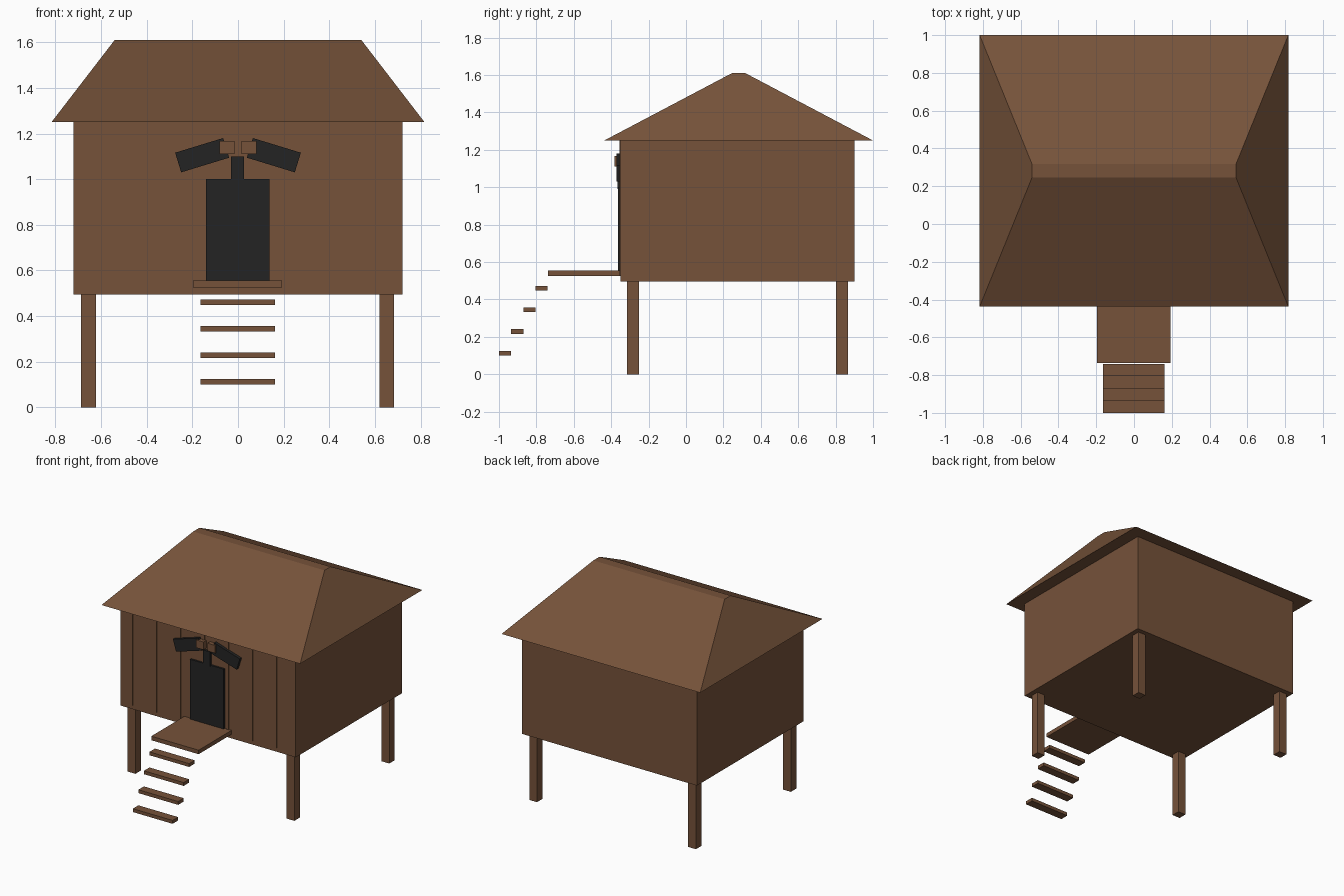
import bpy
from math import radians

old = bpy.data.objects.get("Cube")
if old:
    bpy.data.objects.remove(old, do_unlink=True)


def material(name, rgb):
    m = bpy.data.materials.new(name)
    m.use_nodes = True
    m.diffuse_color = (*rgb, 1)
    bsdf = next(n for n in m.node_tree.nodes if n.type == 'BSDF_PRINCIPLED')
    bsdf.inputs["Base Color"].default_value = (*rgb, 1)
    bsdf.inputs["Roughness"].default_value = 0.9
    return m


wood = material("brown wood", (0.18, 0.085, 0.042))
dark = material("charcoal", (0.017, 0.017, 0.017))


def box(name, x, y, z, mat=wood, turn=0):
    """Box spanning the (min, max) ranges, turned about y in degrees."""
    bpy.ops.mesh.primitive_cube_add(size=1)
    ob = bpy.context.object
    ob.name = name
    size = [r[1] - r[0] for r in (x, y, z)]
    for v in ob.data.vertices:
        v.co = [c * s for c, s in zip(v.co, size)]
    ob.location = [sum(r) / 2 for r in (x, y, z)]
    ob.rotation_euler.y = radians(turn)
    ob.data.materials.append(mat)
    return ob


# House body on four stilts
box("house_body", (-0.72, 0.72), (-0.35, 0.9), (0.495, 1.25))
for side, x in (("right", -0.655), ("left", 0.652)):
    for end, y in (("front", -0.283), ("back", 0.833)):
        box(f"{end}_{side}_stilt", (x - 0.032, x + 0.032),
            (y - 0.032, y + 0.032), (0, 0.5))

# Hipped roof: a box whose upper face is pulled in to the narrow ridge
roof = box("roof", (-0.817, 0.817), (-0.437, 1.0), (1.25, 1.61))
for v in roof.data.vertices:
    if v.co.z > 0:
        v.co.x *= 0.54 / 0.817
        v.co.y *= 0.05

# Battens on the front wall
for i in range(7):
    x = -0.626 + i * 0.197
    box(f"wall_batten_{i + 1}", (x - 0.009, x + 0.009), (-0.356, -0.34), (0.525, 1.25))

# Door, with the ornament over it
box("door", (-0.14, 0.137), (-0.364, -0.34), (0.555, 1.0), dark)
box("ornament_stem", (-0.031, 0.027), (-0.367, -0.34), (0.99, 1.1), dark)
for name, s in (("right", -1), ("left", 1)):
    x = s * 0.157
    box(f"{name}_ornament_wing", (x - 0.11, x + 0.11), (-0.372, -0.34),
        (1.06, 1.15), dark, s * 17)
    x = s * 0.048
    box(f"{name}_ornament_block", (x - 0.032, x + 0.032), (-0.382, -0.34), (1.11, 1.168))

# Porch and floating steps
box("porch", (-0.197, 0.192), (-0.737, -0.34), (0.525, 0.555))
for i in range(4):
    y, z = -1 + i * 0.065, 0.1 + i * 0.116
    box(f"step_{i + 1}", (-0.165, 0.162), (y, y + 0.065), (z, z + 0.025))
